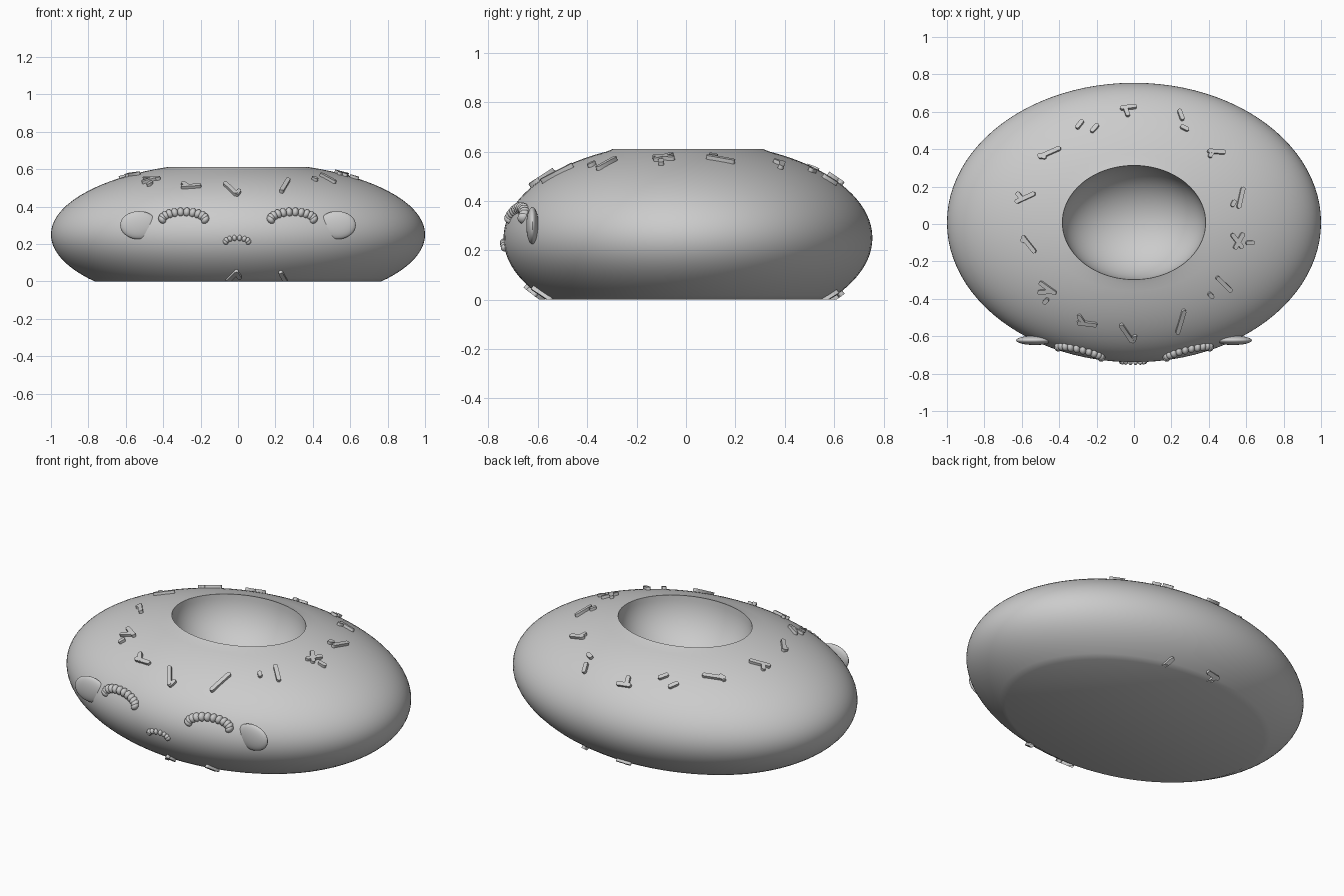
import bpy, bmesh
from math import sin, cos, pi, radians, sqrt, asin
from mathutils import Vector, Matrix

if "Cube" in bpy.data.objects:
    bpy.data.objects.remove(bpy.data.objects["Cube"])

RX, RY, RZ = 1.0, 0.747, 0.39          # body radii
CENTRE = Vector((0, 0.008, 0.25))

grey = bpy.data.materials.new("plain grey")
grey.use_nodes = True
grey.diffuse_color = (0.6, 0.6, 0.6, 1)
grey.node_tree.nodes["Principled BSDF"].inputs["Base Color"].default_value = (0.6, 0.6, 0.6, 1)


def finish(bm, name, angle=40):
    bmesh.ops.recalc_face_normals(bm, faces=bm.faces[:])
    mesh = bpy.data.meshes.new(name)
    bm.to_mesh(mesh)
    bm.free()
    mesh.materials.append(grey)
    obj = bpy.data.objects.new(name, mesh)
    bpy.context.collection.objects.link(obj)
    bpy.ops.object.select_all(action='DESELECT')
    obj.select_set(True)
    bpy.context.view_layer.objects.active = obj
    bpy.ops.object.shade_smooth_by_angle(angle=radians(angle))
    return obj


def surface_top(x, y, side=1):
    """Point and normal on the upper or lower half of the body."""
    v = y - CENTRE.y
    z = side * RZ * sqrt(max(0, 1 - (x / RX) ** 2 - (v / RY) ** 2))
    return Vector((x, y, z + CENTRE.z)), Vector((x / RX**2, v / RY**2, z / RZ**2)).normalized()


def surface_front(x, z):
    v = RY * sqrt(1 - (x / RX) ** 2 - ((z - CENTRE.z) / RZ) ** 2)
    return Vector((x, CENTRE.y - v, z))


# Body: stacked ellipse rings, flat underneath, with a bowl sunk into the top
def build_body():
    low, high = asin(-CENTRE.z / RZ), asin(0.36 / RZ)
    rings = []
    for i in range(33):
        t = low + (high - low) * i / 32
        rings.append((RX * cos(t), RY * cos(t), CENTRE.z + RZ * sin(t)))
    rim_z = rings[-1][2]
    rings[-1] = (0.383, 0.305, rim_z)
    for i in range(1, 16):
        t = pi / 2 * i / 16
        rings.append((0.383 * cos(t), 0.305 * cos(t), rim_z - 0.3 * sin(t)))
    bm = bmesh.new()
    n = 96
    loops = [[bm.verts.new((a * cos(2 * pi * k / n), CENTRE.y + b * sin(2 * pi * k / n), z))
              for k in range(n)] for a, b, z in rings]
    for p, q in zip(loops, loops[1:]):
        for k in range(n):
            m = (k + 1) % n
            bm.faces.new((p[k], p[m], q[m], q[k]))
    bm.faces.new(loops[0])
    tip = bm.verts.new((0, CENTRE.y, rim_z - 0.3))
    for k in range(n):
        bm.faces.new((loops[-1][k], loops[-1][(k + 1) % n], tip))
    finish(bm, "body")


# Ribbed arches: rows of overlapping beads that follow the front surface
def arch(name, x, z, half, rise, bead, count):
    bm = bmesh.new()
    for i in range(count):
        t = pi * i / (count - 1)
        s = -cos(t)
        p = surface_front(x + s * half, z + rise * sin(t))
        turn = Matrix.Rotation(s * 0.7, 4, 'Y')
        m = Matrix.Translation(p) @ turn @ Matrix.Diagonal((0.75, 1, 1, 1))
        bmesh.ops.create_uvsphere(bm, u_segments=16, v_segments=10, radius=bead, matrix=m)
    finish(bm, name)


# Cheeks: flat ovals half sunk in the front
def cheek(name, side):
    bm = bmesh.new()
    m = Matrix.Translation((side * 0.53, -0.622, 0.3)) @ Matrix.Diagonal((0.1, 0.025, 0.075, 1))
    bmesh.ops.create_uvsphere(bm, u_segments=32, v_segments=20, radius=1, matrix=m)
    finish(bm, name)


# Sprinkles: round-ended bars lying on the surface
def add_sprinkle(bm, x, y, length, degrees, side=1):
    p, normal = surface_top(x, y, side)
    along = Vector((cos(radians(degrees)), sin(radians(degrees)), 0))
    along = (along - normal * along.dot(normal)).normalized()
    rot = Matrix((along, normal.cross(along), normal)).transposed().to_4x4()
    m = Matrix.Translation(p) @ rot
    r, ends = 0.012, max(length / 2 - 0.012, 0)
    outline = []
    for k in range(12):
        t = 2 * pi * (k + 0.5) / 12
        outline.append((r * cos(t) + (ends if cos(t) > 0 else -ends), r * sin(t)))
    bottom = [bm.verts.new(m @ Vector((u, v, -0.02))) for u, v in outline]
    top = [bm.verts.new(m @ Vector((u, v, 0.015))) for u, v in outline]
    bm.faces.new(bottom)
    bm.faces.new(top)
    for k in range(12):
        j = (k + 1) % 12
        bm.faces.new((bottom[k], bottom[j], top[j], top[k]))


def sprinkles(name, bars, side):
    bm = bmesh.new()
    for bar in bars:
        add_sprinkle(bm, *bar, side)
    finish(bm, name)


build_body()
for label, s in (("left", 1), ("right", -1)):
    arch(label + "_eye", s * 0.29, 0.33, 0.115, 0.04, 0.025, 12)
    cheek(label + "_cheek", s)
arch("mouth", -0.005, 0.21, 0.062, 0.022, 0.016, 8)

# x, y, length, heading
sprinkles("back_sprinkles", [
    (-.03, .62, .09, 10), (-.04, .6, .07, -75), (-.29, .53, .06, 60), (-.21, .51, .06, 55),
    (-.45, .38, .13, 22), (-.49, .36, .05, -20), (.25, .58, .07, -80), (.27, .51, .05, -30),
    (.44, .385, .1, 0), (.41, .37, .04, 60), (.57, .14, .12, 75), (.53, .11, .04, 60),
    (-.58, .14, .12, 22), (-.61, .15, .05, -50)], 1)
sprinkles("front_sprinkles", [
    (-.56, -.11, .11, -50), (-.59, -.08, .04, 80), (-.46, -.34, .11, -35), (-.47, -.36, .09, 10),
    (-.47, -.41, .04, 50), (-.25, -.53, .11, -5), (-.28, -.51, .07, -65), (-.04, -.58, .13, -65),
    (0, -.61, .05, 70), (.25, -.52, .15, 80), (.48, -.32, .12, -45), (.41, -.38, .04, -50),
    (.56, -.09, .1, 60), (.55, -.09, .1, -50), (.62, -.1, .05, 0)], 1)
sprinkles("underside_sprinkles", [
    (-.03, -.61, .11, -65), (0, -.62, .06, 70), (.24, -.58, .1, 80),
    (-.03, .62, .09, 10), (-.04, .6, .07, -75), (.25, .58, .08, -80)], -1)

# Trim the lowest sprinkles level with the ground
low = bpy.data.objects["underside_sprinkles"]
bm = bmesh.new()
bm.from_mesh(low.data)
bmesh.ops.bisect_plane(bm, geom=bm.verts[:] + bm.edges[:] + bm.faces[:],
                       plane_co=(0, 0, 0), plane_no=(0, 0, 1), clear_inner=True)
bm.to_mesh(low.data)
bm.free()
